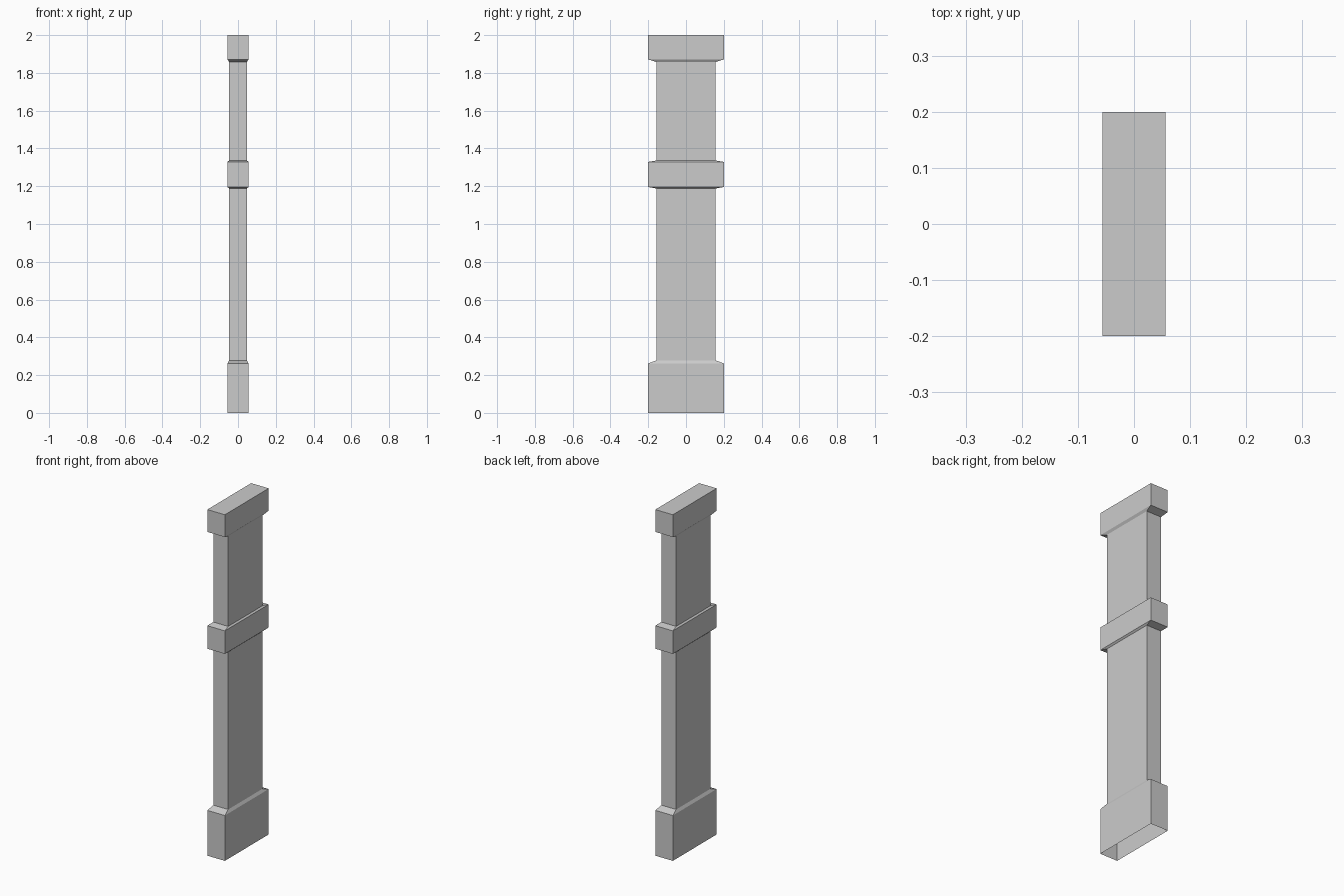
import bpy, bmesh

if "Cube" in bpy.data.objects:
    bpy.data.objects.remove(bpy.data.objects["Cube"])

# Half sizes (x, y) of the wide blocks and the narrow shaft
WIDE = (0.056, 0.2)
SHAFT = (0.047, 0.157)

# Rectangular rings from the open foot up to the closed top
levels = [
    (0.0, WIDE), (0.262, WIDE),        # base block
    (0.278, SHAFT), (1.188, SHAFT),    # lower shaft
    (1.196, WIDE), (1.329, WIDE),      # middle band
    (1.336, SHAFT), (1.858, SHAFT),    # upper shaft
    (1.871, WIDE), (2.0, WIDE),        # cap block
]

bm = bmesh.new()
rings = [
    [bm.verts.new((sx * hx, sy * hy, z))
     for sx, sy in ((-1, -1), (1, -1), (1, 1), (-1, 1))]
    for z, (hx, hy) in levels
]
for low, high in zip(rings, rings[1:]):
    for i in range(4):
        j = (i + 1) % 4
        bm.faces.new((low[i], low[j], high[j], high[i]))
bm.faces.new(rings[-1])  # top; underside stays open

mesh = bpy.data.meshes.new("pillar")
bm.to_mesh(mesh)
bm.free()
pillar = bpy.data.objects.new("pillar", mesh)
bpy.context.collection.objects.link(pillar)
